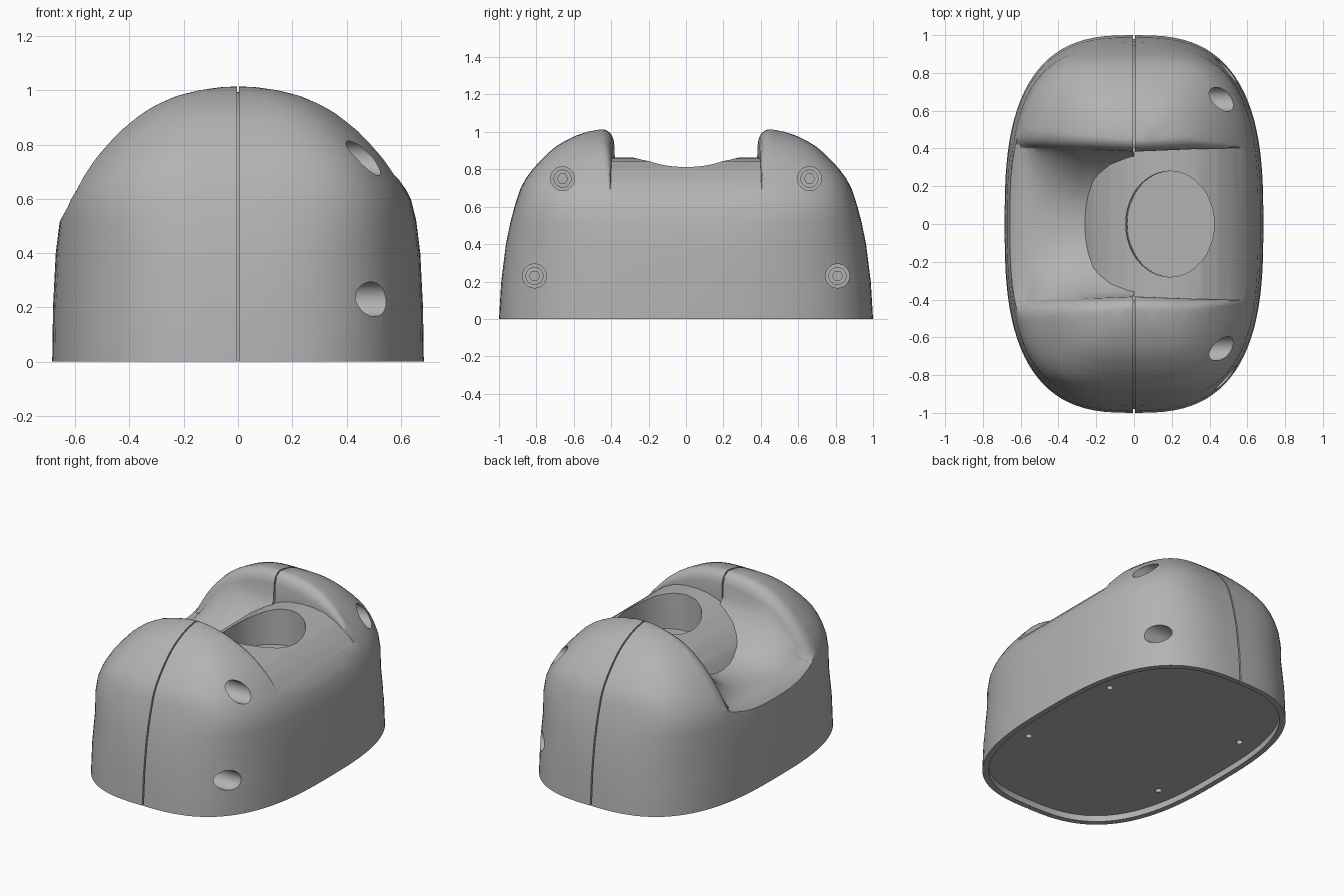
import bpy
import bmesh
from math import cos, sin, pi, copysign
from mathutils import Matrix

if "Cube" in bpy.data.objects:
    bpy.data.objects.remove(bpy.data.objects["Cube"])

grey = bpy.data.materials.new("plain grey")
grey.use_nodes = True
grey.diffuse_color = (0.45, 0.45, 0.45, 1)
grey.node_tree.nodes["Principled BSDF"].inputs["Base Color"].default_value = (0.45, 0.45, 0.45, 1)


def finish(name, bm):
    """Turn a bmesh into a named object with the shared material."""
    bmesh.ops.recalc_face_normals(bm, faces=bm.faces)
    mesh = bpy.data.meshes.new(name)
    bm.to_mesh(mesh)
    bm.free()
    mesh.materials.append(grey)
    obj = bpy.data.objects.new(name, mesh)
    bpy.context.collection.objects.link(obj)
    return obj


def loft(name, rings):
    """Skin a list of equal-length closed rings and cap both ends."""
    bm = bmesh.new()
    rows = [[bm.verts.new(p) for p in ring] for ring in rings]
    n = len(rows[0])
    for low, high in zip(rows, rows[1:]):
        for i in range(n):
            j = (i + 1) % n
            bm.faces.new((low[i], low[j], high[j], high[i]))
    bm.faces.new(rows[0])
    bm.faces.new(rows[-1])
    return finish(name, bm)


def oval(a, b, z, power=2.0, cx=0.0, count=96):
    ring = []
    for i in range(count):
        c, s = cos(2 * pi * i / count), sin(2 * pi * i / count)
        ring.append((cx + a * copysign(abs(c) ** (2 / power), c),
                     b * copysign(abs(s) ** (2 / power), s), z))
    return ring


def rod(name, centre, radius, length, axis="Z", sides=32):
    bm = bmesh.new()
    turn = Matrix.Rotation(pi / 2, 4, "Y") if axis == "X" else Matrix()
    bmesh.ops.create_cone(bm, cap_ends=True, segments=sides, radius1=radius, radius2=radius,
                          depth=length, matrix=Matrix.Translation(centre) @ turn)
    return finish(name, bm)


def box(name, centre, size):
    bm = bmesh.new()
    bmesh.ops.create_cube(bm, size=1, matrix=Matrix.Translation(centre) @ Matrix.Diagonal((*size, 1)))
    return finish(name, bm)


def combine(target, cutter, operation="DIFFERENCE"):
    mod = target.modifiers.new("cut", "BOOLEAN")
    mod.operation, mod.solver, mod.object = operation, "EXACT", cutter
    bpy.context.view_layer.objects.active = target
    bpy.ops.object.modifier_apply(modifier=mod.name)
    bpy.data.objects.remove(cutter)


def smooth(obj, angle=0.5):
    bpy.ops.object.select_all(action="DESELECT")
    obj.select_set(True)
    bpy.context.view_layer.objects.active = obj
    bpy.ops.object.shade_smooth_by_angle(angle=angle)


# Domed housing: height, half width, half length; the outline gets squarer upwards
profile = [(0, .685, 1), (.2, .682, .988), (.4, .672, .963), (.52, .657, .938), (.6, .637, .917),
           (.66, .607, .898), (.7, .58, .884), (.75, .545, .857), (.8, .503, .82), (.85, .458, .775),
           (.89, .412, .733), (.92, .374, .698), (.95, .326, .65), (.98, .26, .588),
           (1, .185, .53), (1.013, .1, .46), (1.018, .03, .3)]


def squareness(z):
    return 2.8 + 0.8 * min(1, max(0, (z - 0.4) / 0.35))


def housing(name, scale):
    return loft(name, [oval(a * scale, b * scale, z * scale, squareness(z)) for z, a, b in profile])


def dome_height(x, y):
    """Height of the uncut housing above a point."""
    best = 0
    for (z0, a0, b0), (z1, a1, b1) in zip(profile, profile[1:]):
        for i in range(21):
            t = i / 20
            a, b, z = a0 + (a1 - a0) * t, b0 + (b1 - b0) * t, z0 + (z1 - z0) * t
            if (abs(x) / a) ** squareness(z) + (abs(y) / b) ** squareness(z) <= 1:
                best = z
    return best


body = housing("housing", 1)


# Saddle cut: rounded trough on one side, straight walls on the other, rolled top edges
def saddle_section(x, trough):
    w = 0.38 + 0.04 * abs(x)
    h = dome_height(x, w)
    if trough:
        roll = 1 - 0.7 * x
        floor = 0.6 + 0.06 * x - 4 * max(0, -0.55 - x) ** 2
        top = max(min(0.86, h - 0.08 * roll), floor + 0.03)
    else:
        roll = min(1, max(0.05, (0.6 - x) / 0.3))
        floor = top = 0.4
    half = [(f * w, floor + g * (top - floor)) for f, g in
            ((.1, .005), (.25, .04), (.4, .11), (.55, .23), (.7, .4), (.83, .6), (.93, .8), (1, 1))]
    for out, drop in ((.004, .07), (.012, .043), (.025, .02), (.045, .005), (.07, -.003), (.1, -.03)):
        y = w + out * roll
        half.append((y, max(dome_height(x, y) - drop * roll, top + 0.2 * out)))
    half.append((w + 0.12 * roll, 1.3))
    return [(x, y, z) for y, z in half] + [(x, -y, z) for y, z in reversed(half)]


steps = 24
sections = [saddle_section(-0.8 + 0.8 * i / steps, True) for i in range(steps + 1)]
sections += [saddle_section(0.002 + 0.8 * i / steps, False) for i in range(steps + 1)]
saddle = loft("saddle_cutter", sections)

# Raised rest: everything above this curve is cut away
rest = [(-.9, .3), (-.33, .3), (-.3, .48), (-.26, .585), (-.21, .67), (-.13, .745), (-.04, .8),
        (.04, .836), (.12, .856), (.2, .862), (.28, .858), (.36, .843), (.44, .805), (.52, .745),
        (.59, .675), (.64, .605), (.7, .515), (.9, .3), (.9, 1.5), (-.9, 1.5)]
above_rest = loft("rest_cutter", [[(x, y, z) for x, z in rest] for y in (-0.7, 0.7)])
combine(saddle, above_rest, "INTERSECT")
combine(body, saddle)

# Oval pocket in the rest, narrowing slightly downwards
pocket = [oval(a, .28, z, cx=cx, count=64) for a, z, cx in ((.231, .62, .195), (.235, .82, .19), (.235, 1.2, .19))]
combine(body, loft("pocket_cutter", pocket))

# Recess under the housing, with four small holes
combine(body, loft("base_cutter", [oval(.65, .965, z, squareness(z)) for z in (-.1, .04)]))
for sx in (-1, 1):
    for sy in (-1, 1):
        combine(body, rod("base_hole_cutter", (sx * .51, sy * .38, .05), .02, .12, sides=16))

# Shallow seam groove over each end and down the saddle walls
groove = box("groove_cutter", (0, 0, .55), (.009, 2.2, 1.3))
combine(groove, housing("groove_core", .98))
combine(body, groove)
for side in (-1, 1):
    combine(body, box("wall_groove_cutter", (0, side * .385, .98), (.009, .04, .26)))

# Deep counterbored socket screws on one flank
seat = .25
for side in (-1, 1):
    for y, z in ((.66, .75), (.81, .23)):
        combine(body, rod("bore_cutter", (seat + .25, side * y, z), .064, .5, "X"))
        screw = rod("screw_head", (seat + .015, side * y, z), .048, .04, "X")
        combine(screw, rod("socket_cutter", (seat + .035, side * y, z), .028, .04, "X", 6))
        smooth(screw)

smooth(body)
